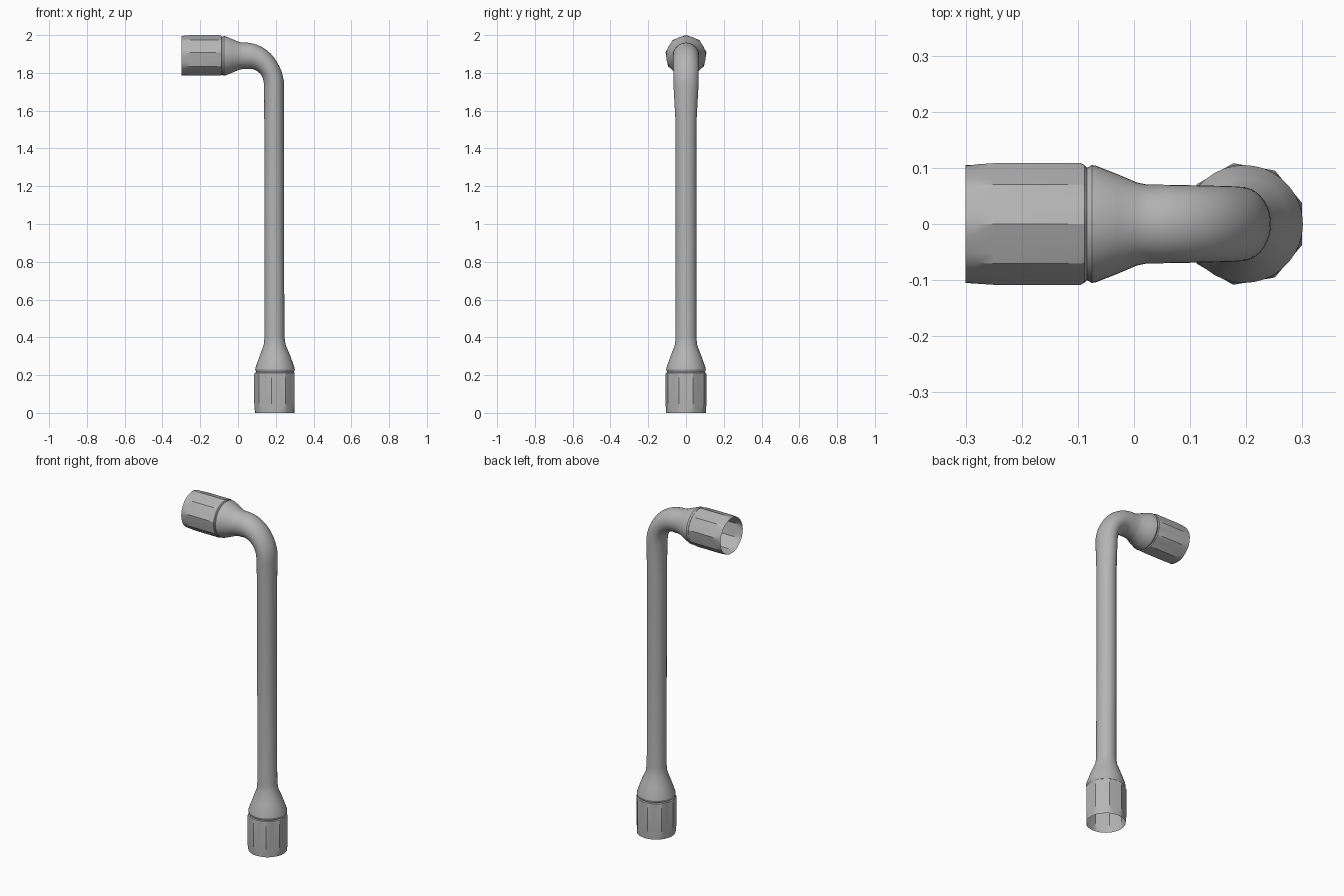
import bpy
import bmesh
from math import sin, cos, pi, radians

cube = bpy.data.objects.get("Cube")
if cube:
    bpy.data.objects.remove(cube, do_unlink=True)

steel = bpy.data.materials.new("grey steel")
steel.use_nodes = True
GREY = (0.46, 0.46, 0.46, 1)
steel.diffuse_color = GREY
steel.node_tree.nodes["Principled BSDF"].inputs["Base Color"].default_value = GREY

SEGMENTS = 36
SIDES = 9
AXIS_Z = 1.89      # height of the short arm
SHAFT_X = 0.191    # position of the long arm
SOCKET_X = 0.196
SOCKET_R = 0.11


def ring(x, z, turn, shape):
    """Ring around a path point; turn 0 runs along x, 90 degrees runs down."""
    points = []
    for i in range(SEGMENTS):
        a = 2 * pi * i / SEGMENTS
        out, side = shape(a)
        points.append((x + out * sin(turn), side, z + out * cos(turn)))
    return points


def oval(r_out, r_side=None):
    return lambda a: (r_out * cos(a), (r_side or r_out) * sin(a))


def nonagon(cap, phase):
    """Nine-sided outline whose corners are trimmed to a round cap."""
    def shape(a):
        half = pi / SIDES
        local = (a - phase) % (2 * half) - half
        r = min(SOCKET_R * cos(half) / cos(local), cap)
        return r * cos(a), r * sin(a)
    return shape


def skin(name, rings):
    bm = bmesh.new()
    loops = [[bm.verts.new(p) for p in r] for r in rings]
    for a, b in zip(loops, loops[1:]):
        for i in range(SEGMENTS):
            j = (i + 1) % SEGMENTS
            bm.faces.new((a[i], a[j], b[j], b[i]))
    bmesh.ops.recalc_face_normals(bm, faces=bm.faces)
    # Make sure the open tube's normals point outward
    if bm.calc_volume(signed=True) < 0:
        bmesh.ops.reverse_faces(bm, faces=bm.faces)
    mesh = bpy.data.meshes.new(name)
    bm.to_mesh(mesh)
    bm.free()
    mesh.materials.append(steel)
    obj = bpy.data.objects.new(name, mesh)
    bpy.context.collection.objects.link(obj)
    bpy.ops.object.select_all(action='DESELECT')
    obj.select_set(True)
    bpy.context.view_layer.objects.active = obj
    bpy.ops.object.shade_smooth_by_angle(angle=radians(25))
    return obj


# Open nine-sided sockets: (distance from the open end, corner cap)
SOCKET = [(0, 0.105), (0.02, 0.108), (0.05, SOCKET_R),
          (0.205, SOCKET_R), (0.212, 0.106), (0.216, 0.1)]
skin("upper_socket", [ring(-0.3 + d, AXIS_Z, 0, nonagon(c, 0))
                      for d, c in SOCKET])
skin("lower_socket", [ring(SOCKET_X, d, pi / 2, nonagon(c, pi))
                      for d, c in SOCKET])

# Bent shaft: upper collar and cone, elbow, long arm, lower cone and collar
rings = [ring(x, AXIS_Z, 0, oval(r)) for x, r in
         [(-0.084, 0.1), (-0.075, 0.105), (-0.068, 0.104), (-0.03, 0.089),
          (0.005, 0.074), (0.025, 0.07)]]

STEPS = 12
BEND_X, BEND_Z = 0.05, 1.73
for i in range(STEPS + 1):
    t = i / STEPS
    a = t * pi / 2
    rings.append(ring(BEND_X + (SHAFT_X - BEND_X) * sin(a),
                      BEND_Z + (AXIS_Z - BEND_Z) * cos(a),
                      a, oval(0.07 - 0.017 * min(1, t * 1.6), 0.07 - 0.004 * t)))

rings += [ring(x, z, pi / 2, oval(r, s)) for x, z, r, s in
          [(SHAFT_X, 1.55, 0.052, 0.056), (SHAFT_X, 1, 0.052, 0.055),
           (0.193, 0.4, 0.053, 0.055), (0.194, 0.36, 0.058, 0.059),
           (SOCKET_X, 0.3, 0.082, 0.082), (SOCKET_X, 0.24, 0.103, 0.103),
           (SOCKET_X, 0.23, 0.105, 0.105), (SOCKET_X, 0.216, 0.1, 0.1)]]
skin("bent_shaft", rings)
